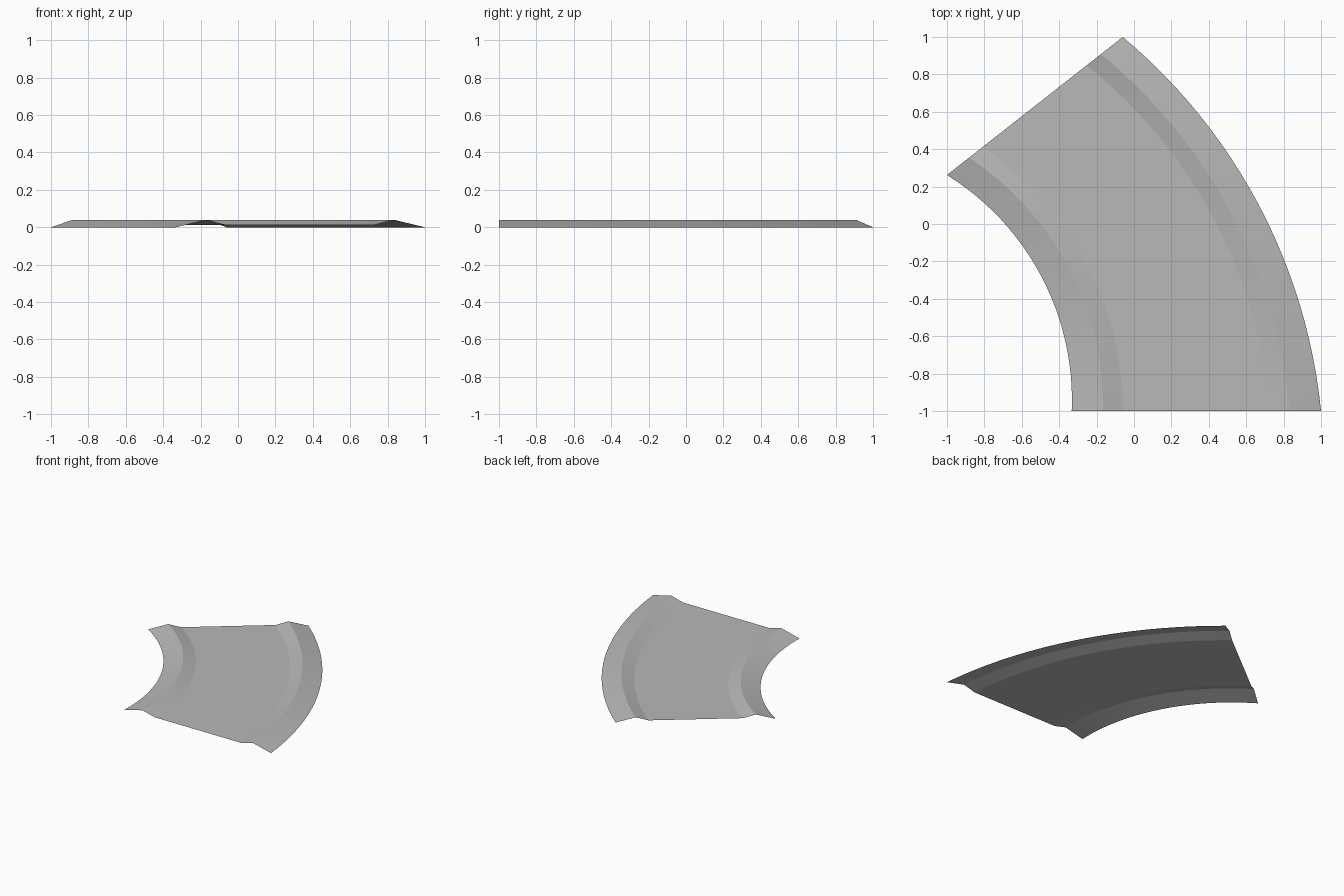
import bpy
import math
from mathutils import Vector

if "Cube" in bpy.data.objects:
    bpy.data.objects.remove(bpy.data.objects["Cube"])

STEPS = 24

grey = bpy.data.materials.new("plain grey")
grey.diffuse_color = (0.48, 0.48, 0.48, 1)
grey.use_nodes = True
grey.node_tree.nodes["Principled BSDF"].inputs["Base Color"].default_value = grey.diffuse_color


def arc(start, end, bulge):
    """Circular arc between two points, bulging to the right of travel."""
    a, b = Vector(start), Vector(end)
    chord = b - a
    side = Vector((chord.y, -chord.x)).normalized()
    radius = chord.length ** 2 / (8 * bulge) + bulge / 2
    centre = (a + b) / 2 - side * (radius - bulge)
    half = math.asin(chord.length / 2 / radius)
    mid = math.atan2(side.y, side.x)
    pts = []
    for i in range(STEPS + 1):
        t = mid - half + 2 * half * i / STEPS
        pts.append(centre + radius * Vector((math.cos(t), math.sin(t))))
    return pts


# Edges of the bend in plan
inner = arc((-0.333, -1), (-1, 0.262), 0.193)
outer = arc((1, -1), (-0.06, 1), 0.222)


def strip(name, profile):
    """Open sheet swept along the bend; profile = (fraction across, height)."""
    verts, faces = [], []
    n = len(profile)
    for a, b in zip(inner, outer):
        for f, z in profile:
            p = a.lerp(b, f)
            verts.append((p.x, p.y, z))
    for i in range(STEPS):
        for j in range(n - 1):
            k = i * n + j
            faces.append((k, k + 1, k + n + 1, k + n))
    mesh = bpy.data.meshes.new(name)
    mesh.from_pydata(verts, [], faces)
    mesh.materials.append(grey)
    obj = bpy.data.objects.new(name, mesh)
    bpy.context.collection.objects.link(obj)
    # Smooth along the bend, sharp at the kerb ridges
    bpy.ops.object.select_all(action='DESELECT')
    obj.select_set(True)
    bpy.context.view_layer.objects.active = obj
    bpy.ops.object.shade_smooth_by_angle(angle=math.radians(8))


ROAD_Z, KERB_Z = 0.012, 0.04
# Flat roadway and the two ridged kerbs
strip("roadway", [(0.205, ROAD_Z), (0.795, ROAD_Z)])
strip("inner_kerb", [(0, 0), (0.125, KERB_Z), (0.205, ROAD_Z)])
strip("outer_kerb", [(0.795, ROAD_Z), (0.875, KERB_Z), (1, 0)])
